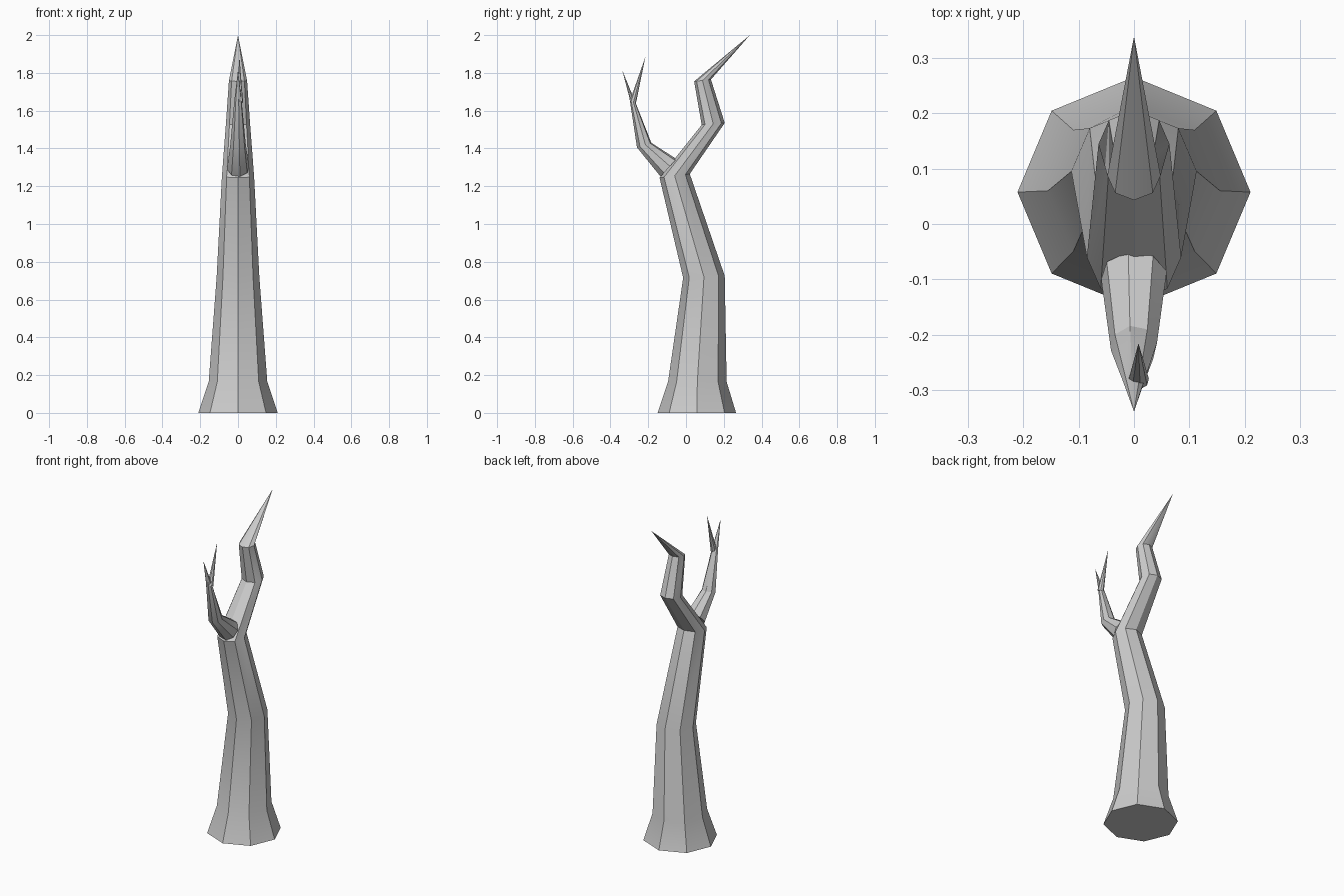
import bpy, bmesh, math
from mathutils import Vector

if "Cube" in bpy.data.objects:
    bpy.data.objects.remove(bpy.data.objects["Cube"])

bark = bpy.data.materials.new("grey_bark")
bark.use_nodes = True
bark.diffuse_color = (0.6, 0.6, 0.6, 1)
bark.node_tree.nodes["Principled BSDF"].inputs["Base Color"].default_value = (0.6, 0.6, 0.6, 1)


def limb(name, rings, tip, x=0.0, turn=0.0, sides=8):
    """Loft tilted rings, each (front y, z), (back y, z), half width, to a pointed tip."""
    bm = bmesh.new()
    loops = []
    for front, back, width in rings:
        f, b = Vector((x, *front)), Vector((x, *back))
        mid, half = (f + b) / 2, (b - f) / 2
        loop = []
        for i in range(sides):
            a = math.tau * i / sides + math.radians(turn)
            loop.append(bm.verts.new(mid + half * math.sin(a) + Vector((width * math.cos(a), 0, 0))))
        loops.append(loop)
    point = bm.verts.new(tip)
    bm.faces.new(loops[0][::-1])
    for i in range(sides):
        j = (i + 1) % sides
        for low, high in zip(loops, loops[1:]):
            bm.faces.new((low[i], low[j], high[j], high[i]))
        bm.faces.new((loops[-1][i], loops[-1][j], point))
    bmesh.ops.recalc_face_normals(bm, faces=bm.faces)
    mesh = bpy.data.meshes.new(name)
    bm.to_mesh(mesh)
    bm.free()
    mesh.materials.append(bark)
    obj = bpy.data.objects.new(name, mesh)
    bpy.context.collection.objects.link(obj)
    bpy.ops.object.select_all(action="DESELECT")
    obj.select_set(True)
    bpy.context.view_layer.objects.active = obj
    bpy.ops.object.shade_smooth_by_angle(angle=math.radians(30))


# Trunk with flared foot, bending up into the main branch
limb("trunk", [
    ((-0.15, 0), (0.265, 0), 0.21),
    ((-0.095, 0.165), (0.215, 0.165), 0.155),
    ((-0.015, 0.715), (0.205, 0.725), 0.113),
    ((-0.14, 1.245), (0.02, 1.265), 0.085),
    ((0.083, 1.525), (0.205, 1.535), 0.064),
    ((0.043, 1.755), (0.132, 1.765), 0.048),
], (0, 0.338, 2.0))

# Side branch growing forward
limb("side_branch", [
    ((-0.135, 1.25), (-0.05, 1.345), 0.06),
    ((-0.26, 1.405), (-0.183, 1.43), 0.042),
    ((-0.3, 1.67), (-0.268, 1.645), 0.019),
], (0, -0.338, 1.815), turn=10)

# Small twig near the end of the side branch
limb("twig", [
    ((-0.298, 1.65), (-0.265, 1.638), 0.019),
], (0.008, -0.215, 1.885), x=0.008, turn=10)
